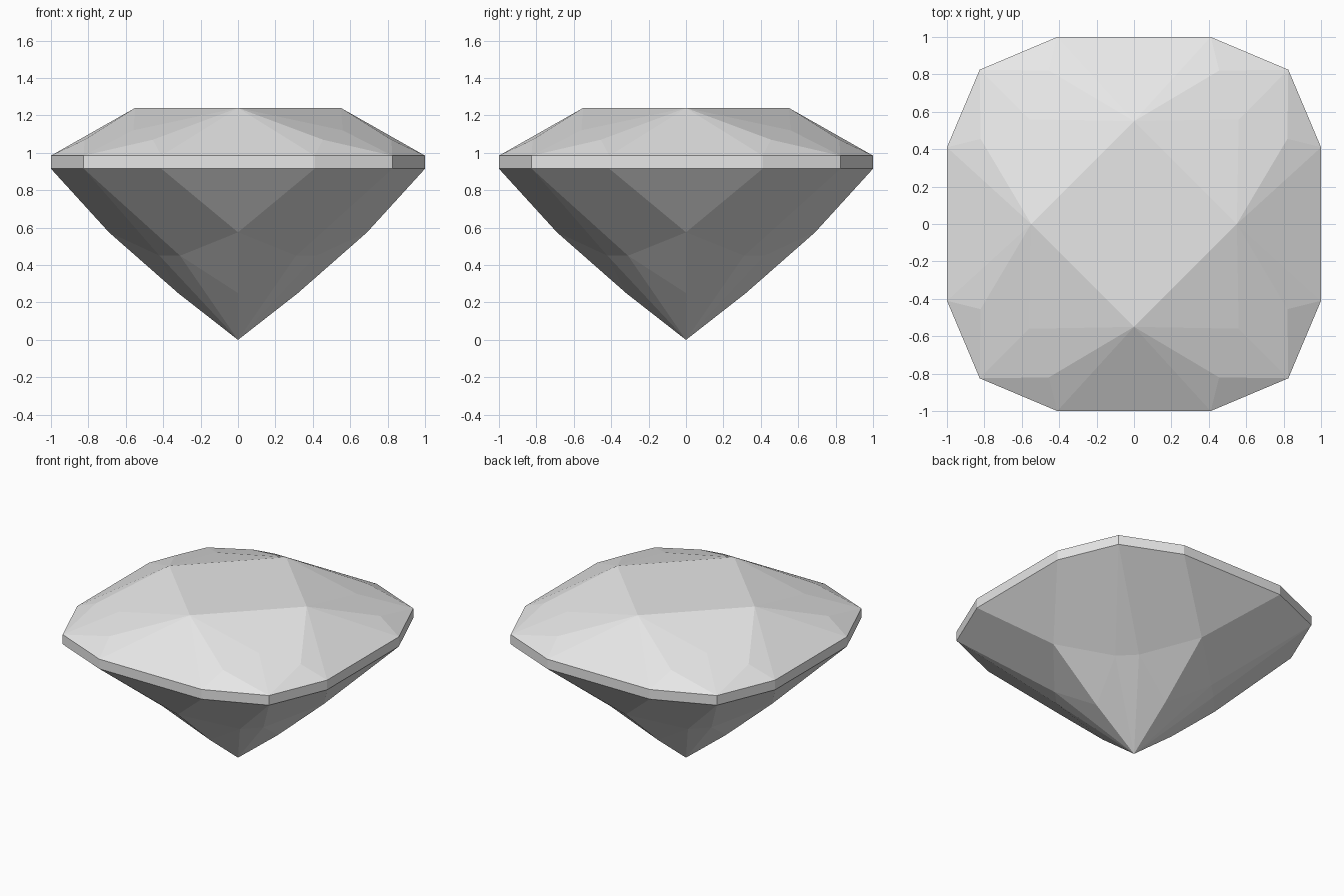
import bpy
import bmesh
from math import pi, radians
from mathutils import Matrix, Vector

cube = bpy.data.objects.get("Cube")
if cube:
    bpy.data.objects.remove(cube)

TABLE, RIM_TOP, RIM_LOW = 1.24, 0.985, 0.915

# Facet corners for one eighth of the stone, between the x axis and the diagonal
points = {
    # table and crown
    "centre": (0, 0, TABLE),
    "table_corner": (0.55, 0, TABLE),
    "table_edge": (0.275, 0.275, TABLE),
    "star": (0.56, 0.56, 1.12),
    "kink": (0.82, 0.455, 1.07),
    # girdle
    "mid_top": (1, 0, RIM_TOP),
    "side_top": (1, 0.41, RIM_TOP),
    "corner_top": (0.825, 0.825, RIM_TOP),
    "mid_low": (1, 0, RIM_LOW),
    "side_low": (1, 0.41, RIM_LOW),
    "corner_low": (0.825, 0.825, RIM_LOW),
    # pavilion
    "upper": (0.69, 0, 0.575),
    "lower": (0.32, 0, 0.25),
    "rib": (0.42, 0.31, 0.45),
    "rib_mid": (0.365, 0.365, 0.45),
    "tip": (0, 0, 0),
}

crown = ["centre table_corner table_edge", "table_corner star table_edge",
         "table_corner kink corner_top star", "table_corner side_top kink",
         "table_corner mid_top side_top", "kink side_top corner_top"]
girdle = ["mid_top mid_low side_low side_top",
          "side_top side_low corner_low corner_top"]
pavilion = ["mid_low upper side_low", "side_low upper rib corner_low",
            "corner_low rib rib_mid", "upper lower rib",
            "lower tip rib", "rib tip rib_mid"]

# Mirror the eighth across the x axis, then turn it around in quarters
bm = bmesh.new()
for turn in range(4):
    for side in (1, -1):
        place = Matrix.Rotation(turn * pi / 2, 4, "Z") @ Matrix.Diagonal((1, side, 1, 1))
        verts = {n: bm.verts.new(place @ Vector(p)) for n, p in points.items()}
        for facet in crown + girdle + pavilion:
            bm.faces.new([verts[n] for n in facet.split()])

# Weld the wedges and merge the flat facets that were split by the symmetry planes
bmesh.ops.remove_doubles(bm, verts=bm.verts, dist=0.001)
bmesh.ops.dissolve_limit(bm, angle_limit=radians(0.3), verts=bm.verts, edges=bm.edges)
bmesh.ops.recalc_face_normals(bm, faces=bm.faces)

mesh = bpy.data.meshes.new("cut_gemstone")
bm.to_mesh(mesh)
bm.free()
gem = bpy.data.objects.new("cut_gemstone", mesh)
bpy.context.collection.objects.link(gem)

# Plain pale grey
grey = bpy.data.materials.new("pale_grey")
grey.use_nodes = True
colour = (0.8, 0.8, 0.8, 1)
grey.diffuse_color = colour
grey.node_tree.nodes["Principled BSDF"].inputs["Base Color"].default_value = colour
mesh.materials.append(grey)
